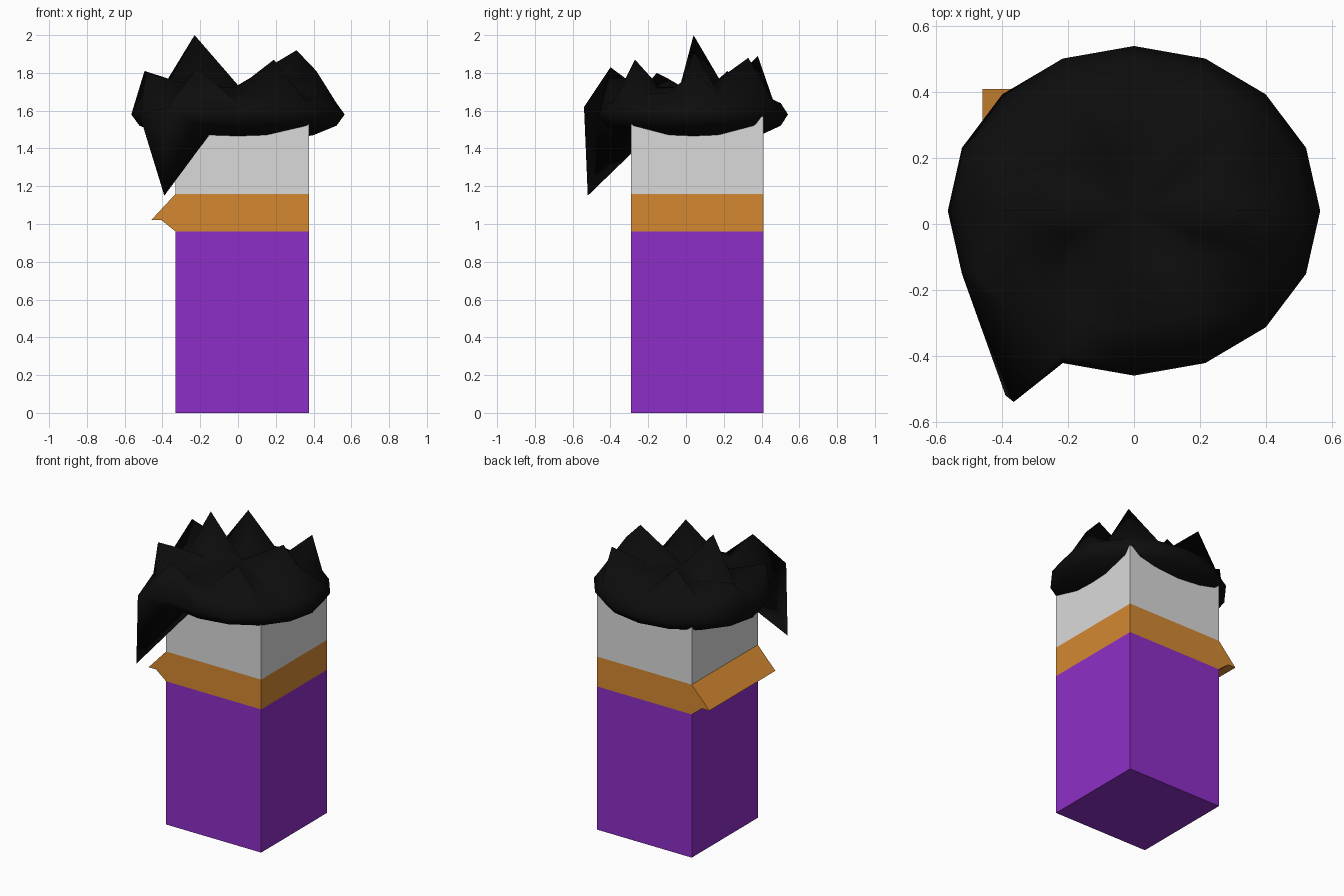
import bpy, bmesh, math
from mathutils import Vector, Matrix

if "Cube" in bpy.data.objects:
    bpy.data.objects.remove(bpy.data.objects["Cube"])


def material(name, rgb):
    m = bpy.data.materials.new(name)
    m.diffuse_color = (*rgb, 1)
    m.use_nodes = True
    m.node_tree.nodes["Principled BSDF"].inputs["Base Color"].default_value = m.diffuse_color
    return m


purple = material("purple", (0.27, 0.028, 0.57))
orange = material("orange", (0.66, 0.25, 0.031))
grey = material("light grey", (0.70, 0.70, 0.70))
black = material("black", (0.004, 0.004, 0.004))


def finish(bm, name, mats):
    bmesh.ops.recalc_face_normals(bm, faces=bm.faces)
    me = bpy.data.meshes.new(name)
    bm.to_mesh(me)
    bm.free()
    for m in mats:
        me.materials.append(m)
    ob = bpy.data.objects.new(name, me)
    bpy.context.collection.objects.link(ob)
    return ob


X0, X1, Y0, Y1, TOP = -0.33, 0.375, -0.29, 0.41, 1.57
BAND_LOW, BAND_HIGH = 0.96, 1.16

# Square body, cut into three colour bands by height
bm = bmesh.new()
bmesh.ops.create_cube(bm, size=1, matrix=Matrix.Translation(((X0 + X1) / 2, (Y0 + Y1) / 2, TOP / 2))
                      @ Matrix.Diagonal((X1 - X0, Y1 - Y0, TOP, 1)))
for z in (BAND_LOW, BAND_HIGH):
    bmesh.ops.bisect_plane(bm, geom=bm.verts[:] + bm.edges[:] + bm.faces[:],
                           plane_co=(0, 0, z), plane_no=(0, 0, 1))
for f in bm.faces:
    z = f.calc_center_median().z
    f.material_index = 0 if z < BAND_LOW else 1 if z < BAND_HIGH else 2
finish(bm, "body", (purple, orange, grey))

# Collar flap sticking out along the whole left side
bm = bmesh.new()
profile = [(X0, BAND_HIGH), (-0.46, 1.02), (-0.405, 1.02), (X0, BAND_LOW)]
face = bm.faces.new([bm.verts.new((x, Y0, z)) for x, z in profile])
ext = bmesh.ops.extrude_face_region(bm, geom=[face], use_keep_orig=True)
bmesh.ops.translate(bm, vec=(0, Y1 - Y0, 0),
                    verts=[v for v in ext["geom"] if isinstance(v, bmesh.types.BMVert)])
finish(bm, "collar_flap", (orange,))

# Hair: flattened sphere whose points are pulled out into spikes and a fringe
CENTRE, RADII = Vector((0, 0.04, 1.58)), Vector((0.565, 0.5, 0.155))
bm = bmesh.new()
bmesh.ops.create_uvsphere(bm, u_segments=16, v_segments=8, radius=1,
                          matrix=Matrix.Translation(CENTRE) @ Matrix.Diagonal((*RADII, 1)))


def hair_point(ring, segment):
    t, a = math.radians(22.5 * ring), math.radians(22.5 * segment)
    p = CENTRE + RADII * Vector((math.sin(t) * math.cos(a), math.sin(t) * math.sin(a), math.cos(t)))
    return min(bm.verts, key=lambda v: (v.co - p).length)


# (ring from the top, segment anticlockwise from the right): new position
spikes = {
    (1, 8): (-0.23, 0.04, 2.0),
    (1, 0): (0.31, 0.04, 1.92),
    (2, 0): (0.415, 0.04, 1.81),
    (2, 2): (0.32, 0.33, 1.88),
    (2, 5): (-0.19, 0.38, 1.89),
    (2, 7): (-0.37, 0.175, 1.77),
    (2, 9): (-0.37, -0.095, 1.77),
    (2, 13): (0.19, -0.27, 1.87),
    (3, 7): (-0.495, 0.22, 1.81),
    (3, 9): (-0.485, -0.155, 1.80),
    (3, 11): (-0.216, -0.40, 1.83),
    (4, 10): (-0.365, -0.54, 1.62),
    (5, 10): (-0.39, -0.52, 1.15),
}
for vert, pos in [(hair_point(*key), pos) for key, pos in spikes.items()]:
    vert.co = pos
for f in bm.faces:
    f.smooth = True
finish(bm, "hair", (black,))
